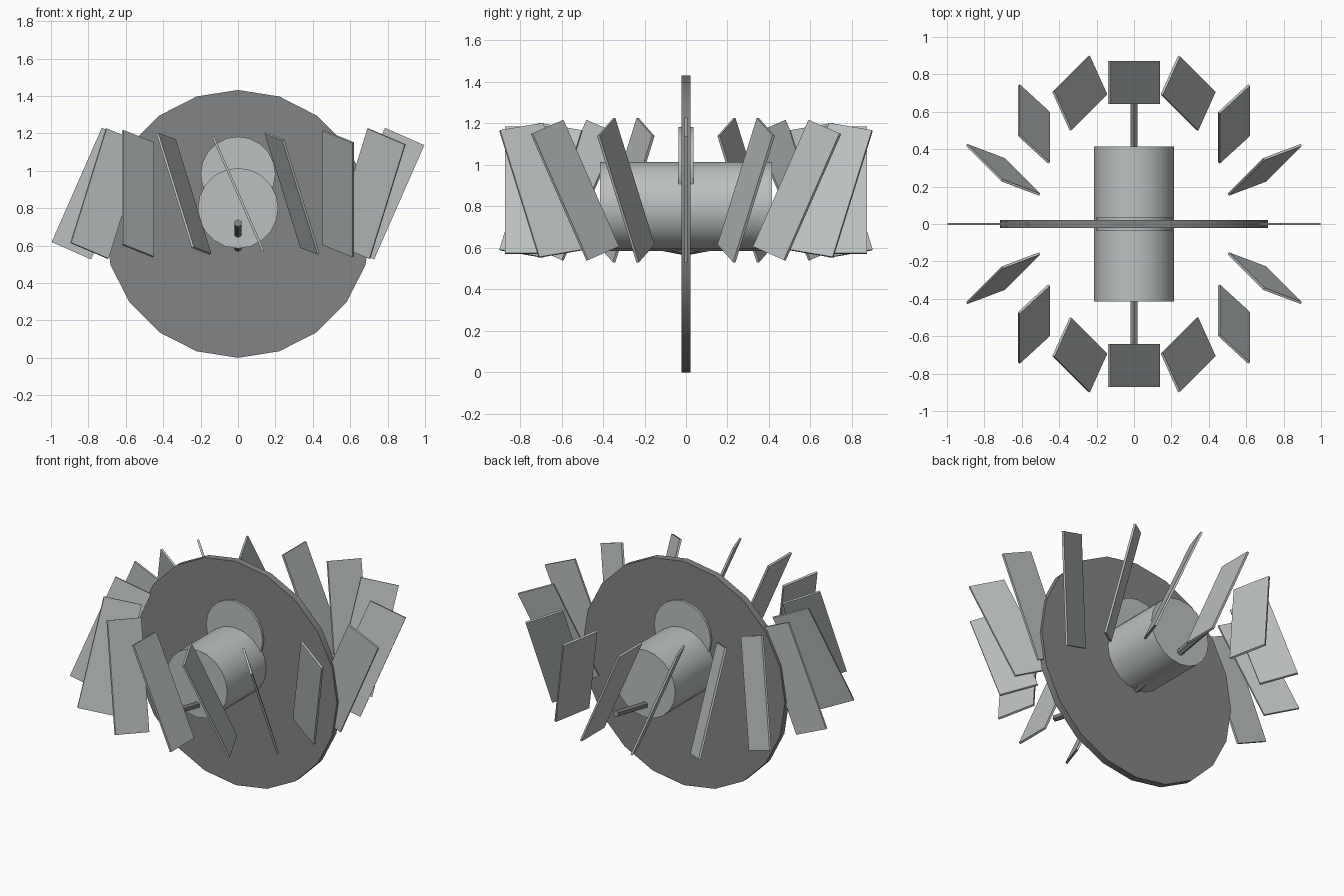
import bpy
from math import atan, cos, hypot, pi, radians, sin
from mathutils import Matrix, Vector

cube = bpy.data.objects.get("Cube")
if cube:
    bpy.data.objects.remove(cube, do_unlink=True)


def material(name, colour):
    mat = bpy.data.materials.new(name)
    mat.use_nodes = True
    mat.diffuse_color = (*colour, 1)
    bsdf = next(n for n in mat.node_tree.nodes if n.type == "BSDF_PRINCIPLED")
    bsdf.inputs["Base Color"].default_value = (*colour, 1)
    return mat


light_grey = material("light grey", (0.50, 0.53, 0.53))
dark_grey = material("dark grey", (0.22, 0.23, 0.235))


def cylinder(name, sides, radius, length, centre, mat, tilt=0.0):
    """Cylinder lying along y, optionally tilted about x."""
    bpy.ops.mesh.primitive_cylinder_add(
        vertices=sides, radius=radius, depth=length,
        location=centre, rotation=(pi / 2 + tilt, 0, 0))
    obj = bpy.context.object
    obj.name = name
    obj.data.materials.append(mat)
    bpy.ops.object.shade_smooth_by_angle(angle=radians(30))
    return obj


# Large wheel, hub drum and the small disc above it
cylinder("wheel_disc", 20, 0.716, 0.044, (0, 0, 0.716), dark_grey)
cylinder("hub_drum", 20, 0.215, 0.83, (0, 0, 0.80), light_grey)
cylinder("upper_disc", 20, 0.20, 0.074, (0, 0, 0.983), light_grey)

# Two thin rods rising outwards from the bottom of the drum
reach, low, high = 0.71, 0.585, 0.72
for side, label in ((-1, "front"), (1, "back")):
    cylinder(label + "_rod", 6, 0.021, hypot(reach, high - low),
             (0, side * reach / 2, (low + high) / 2), dark_grey,
             side * atan((high - low) / reach))

# Ring of slanted blades; the slant turns twice as fast as the ring
COUNT, RING, LEAN = 16, 0.757, radians(23.7)
for i in range(COUNT):
    a = 2 * pi * i / COUNT
    bpy.ops.mesh.primitive_cube_add(size=1)
    blade = bpy.context.object
    blade.name = f"blade_{i + 1}"
    blade.data.materials.append(light_grey)
    blade.data.transform(Matrix.Diagonal((0.23, 0.013, 0.667, 1)))
    turn = (Matrix.Rotation(2 * a, 4, "Z") @ Matrix.Rotation(LEAN, 4, "Y")
            @ Matrix.Rotation(-a, 4, "Z"))
    place = Vector((RING * cos(a), RING * sin(a), 0.878))
    blade.matrix_world = Matrix.Translation(place) @ turn
